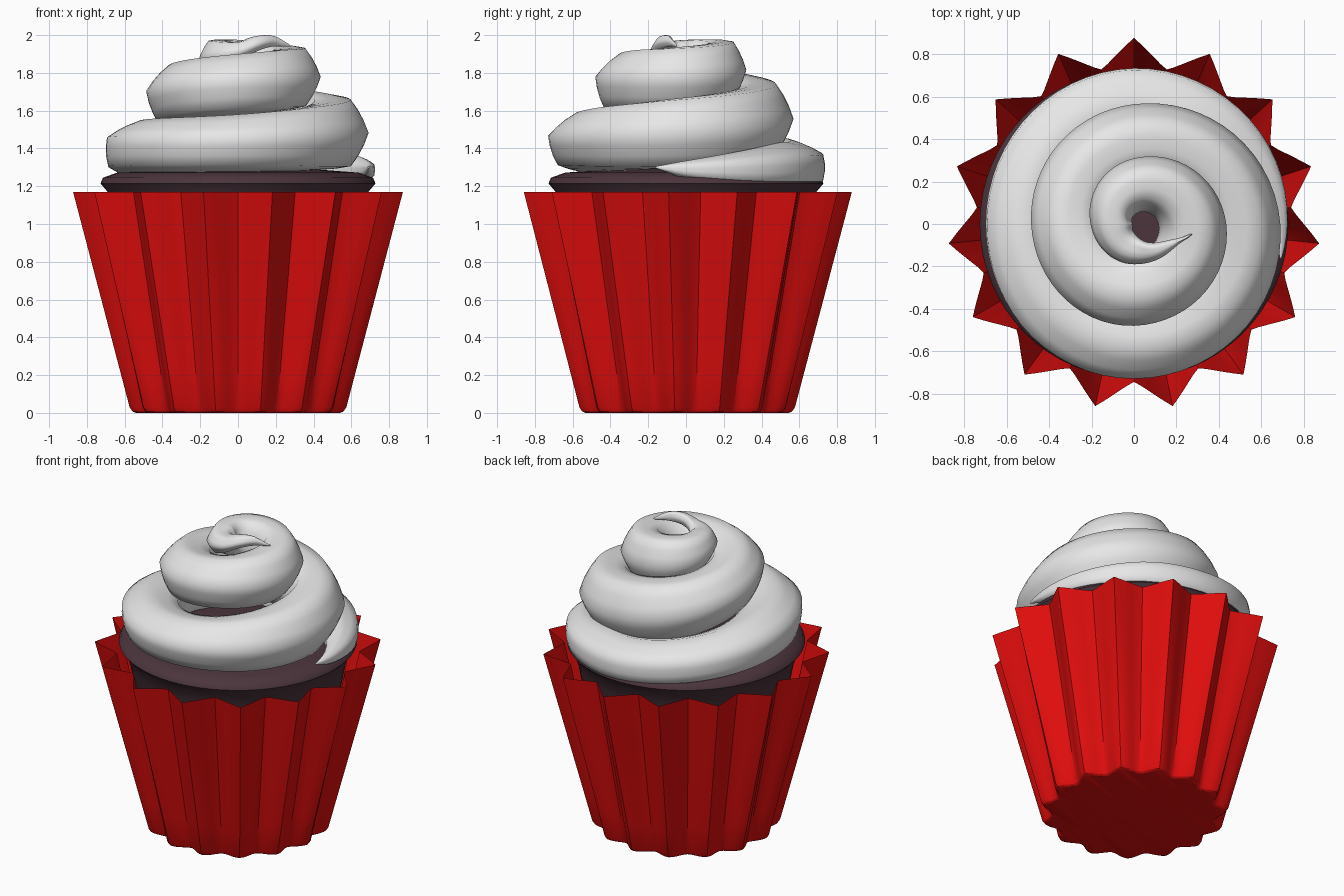
import bpy, bmesh, math

if "Cube" in bpy.data.objects:
    bpy.data.objects.remove(bpy.data.objects["Cube"])

def material(name, rgb):
    m = bpy.data.materials.new(name)
    m.diffuse_color = (*rgb, 1)
    m.use_nodes = True
    m.node_tree.nodes["Principled BSDF"].inputs["Base Color"].default_value = m.diffuse_color
    return m

RED = material("red_paper", (0.75, 0.004, 0.004))
BROWN = material("chocolate_cake", (0.07, 0.035, 0.045))
WHITE = material("white_icing", (0.8, 0.8, 0.8))

def loft(name, rings, mat, cap_start=True, cap_end=True, angle=30):
    """Skin a list of equal-length closed rings."""
    bm = bmesh.new()
    vr = [[bm.verts.new(p) for p in ring] for ring in rings]
    n = len(vr[0])
    for a, b in zip(vr, vr[1:]):
        for i in range(n):
            j = (i + 1) % n
            bm.faces.new((a[i], a[j], b[j], b[i]))
    if cap_start:
        bm.faces.new(vr[0][::-1])
    if cap_end:
        bm.faces.new(vr[-1])
    bmesh.ops.recalc_face_normals(bm, faces=bm.faces[:])
    me = bpy.data.meshes.new(name)
    bm.to_mesh(me)
    bm.free()
    me.materials.append(mat)
    ob = bpy.data.objects.new(name, me)
    bpy.context.collection.objects.link(ob)
    bpy.ops.object.select_all(action='DESELECT')
    ob.select_set(True)
    bpy.context.view_layer.objects.active = ob
    bpy.ops.object.shade_smooth_by_angle(angle=math.radians(angle))
    return ob

# pleated paper wrapper: 15 sharp pleats, softer towards the base
PLEATS, SUB = 15, 10

def pleat_ring(z, tip, valley, soft):
    ring = []
    for i in range(PLEATS * SUB):
        a = math.pi / 2 + 2 * math.pi * i / (PLEATS * SUB)
        u = abs(1 - 2 * (i % SUB) / SUB)          # 1 at tip, 0 at valley
        s = (1 - soft) * u ** 1.25 + soft * (1 - math.cos(math.pi * u)) / 2
        r = valley + (tip - valley) * s
        ring.append((r * math.cos(a), r * math.sin(a), z))
    return ring

rings = [pleat_ring(0, 0.545, 0.49, 0.8), pleat_ring(0.008, 0.562, 0.502, 0.8),
         pleat_ring(0.03, 0.577, 0.512, 0.8)]
for k in range(1, 7):
    t = k / 6
    rings.append(pleat_ring(0.03 + 1.14 * t, 0.577 + 0.301 * t, 0.512 + 0.233 * t, 0.8 * (1 - t)))
loft("wrapper", rings, RED, cap_end=False)

# cake body
profile = [(0.47, 0.03), (0.66, 1.08), (0.69, 1.17), (0.728, 1.215), (0.715, 1.245),
           (0.64, 1.272), (0.4, 1.29), (0.15, 1.3)]
N = 64
loft("cake", [[(r * math.cos(2 * math.pi * i / N), r * math.sin(2 * math.pi * i / N), z)
               for i in range(N)] for r, z in profile], BROWN, angle=50)

# piped icing swirl: angle, outer radius, bottom, top, half width, section twist
KEYS = [(-13, 0.715, 1.295, 1.305, 0.005, 30), (0, 0.725, 1.24, 1.335, 0.04, 30),
        (30, 0.735, 1.18, 1.39, 0.12, 30), (60, 0.737, 1.16, 1.43, 0.17, 30),
        (90, 0.735, 1.16, 1.44, 0.18, 30), (180, 0.70, 1.23, 1.54, 0.18, 28),
        (270, 0.73, 1.27, 1.58, 0.19, 15), (360, 0.69, 1.30, 1.67, 0.19, 0),
        (450, 0.565, 1.37, 1.76, 0.19, 0), (540, 0.485, 1.51, 1.84, 0.18, 10),
        (630, 0.48, 1.57, 1.90, 0.175, 15), (720, 0.435, 1.62, 1.94, 0.16, 0),
        (810, 0.31, 1.67, 1.975, 0.135, 0), (900, 0.205, 1.77, 1.975, 0.105, 0),
        (990, 0.19, 1.86, 1.965, 0.075, 0), (1030, 0.205, 1.92, 1.995, 0.045, 0),
        (1055, 0.23, 1.94, 1.995, 0.025, 0), (1070, 0.28, 1.94, 1.95, 0.005, 0)]

def slope(i, c):
    lo, hi = max(i - 1, 0), min(i + 1, len(KEYS) - 1)
    return (KEYS[hi][c] - KEYS[lo][c]) / (KEYS[hi][0] - KEYS[lo][0])

def sample(i, t, c):
    """Smooth cubic between key i and i + 1."""
    a, b = KEYS[i], KEYS[i + 1]
    h = b[0] - a[0]
    return ((2*t**3 - 3*t**2 + 1) * a[c] + (t**3 - 2*t**2 + t) * h * slope(i, c)
            + (3*t**2 - 2*t**3) * b[c] + (t**3 - t**2) * h * slope(i + 1, c))

def section(ang, outer, zb, zt, w, twist):
    """Rounded hexagon standing in the radial plane."""
    pts = []
    for k in range(18):
        f = math.radians(20 * k + twist)
        r = 1.0 if k % 3 == 0 else 0.925
        pts.append((r * math.cos(f), r * math.sin(f)))
    mx, mz = max(p[0] for p in pts), max(p[1] for p in pts)
    a = math.radians(ang)
    ring = []
    for x, z in pts:
        rad = outer - w + w * x / mx
        ring.append((rad * math.cos(a), rad * math.sin(a), (zb + zt) / 2 + (zt - zb) / 2 * z / mz))
    return ring

swirl = []
for i in range(len(KEYS) - 1):
    span = KEYS[i + 1][0] - KEYS[i][0]
    steps = max(3, round(span / 6))
    for s in range(steps):
        t = s / steps
        swirl.append(section(KEYS[i][0] + span * t, *[sample(i, t, c) for c in range(1, 6)]))
swirl.append(section(*KEYS[-1]))
loft("icing_swirl", swirl, WHITE, angle=60)
